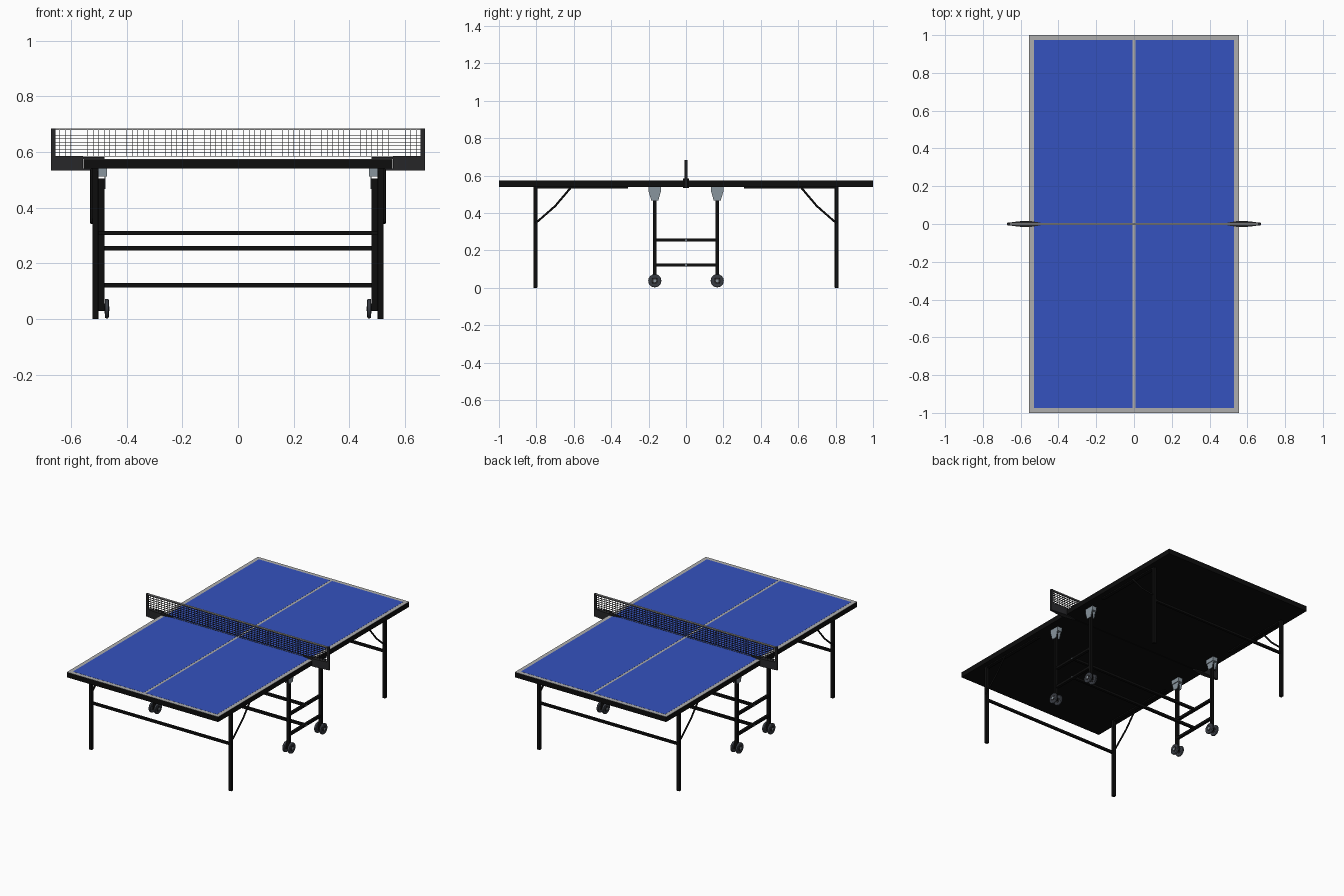
import bpy, bmesh
from math import pi
from mathutils import Vector

if "Cube" in bpy.data.objects:
    bpy.data.objects.remove(bpy.data.objects["Cube"])


def material(name, r, g, b):
    m = bpy.data.materials.new(name)
    m.diffuse_color = (r, g, b, 1)
    m.use_nodes = True
    m.node_tree.nodes["Principled BSDF"].inputs["Base Color"].default_value = m.diffuse_color
    return m


BLACK = material("black_steel", 0.004, 0.004, 0.004)
DARK = material("dark_plastic", 0.02, 0.02, 0.022)
BLUE = material("blue_surface", 0.035, 0.085, 0.52)
LINE = material("line_paint", 0.42, 0.42, 0.42)
STEEL = material("bracket_steel", 0.25, 0.3, 0.34)
RUBBER = material("wheel_rubber", 0.04, 0.045, 0.055)


def finish(name, bm, mat, bevel=0):
    bmesh.ops.recalc_face_normals(bm, faces=bm.faces)
    me = bpy.data.meshes.new(name)
    bm.to_mesh(me)
    bm.free()
    ob = bpy.data.objects.new(name, me)
    bpy.context.collection.objects.link(ob)
    me.materials.append(mat)
    if bevel:
        mod = ob.modifiers.new("bevel", 'BEVEL')
        mod.width, mod.segments = bevel, 2
    return ob


def add_box(bm, lo, hi):
    lo, hi = Vector(lo), Vector(hi)
    vs = bmesh.ops.create_cube(bm, size=1)["verts"]
    bmesh.ops.scale(bm, vec=hi - lo, verts=vs)
    bmesh.ops.translate(bm, vec=(lo + hi) / 2, verts=vs)


def box(name, lo, hi, mat, bevel=0):
    bm = bmesh.new()
    add_box(bm, lo, hi)
    return finish(name, bm, mat, bevel)


def prism(name, pts, offset, mat):
    """Closed 3D outline extruded along offset."""
    bm = bmesh.new()
    f = bm.faces.new([bm.verts.new(p) for p in pts])
    new = bmesh.ops.extrude_face_region(bm, geom=[f])["geom"]
    bmesh.ops.translate(bm, vec=offset,
                        verts=[v for v in new if isinstance(v, bmesh.types.BMVert)])
    bm.faces.ensure_lookup_table()
    return finish(name, bm, mat)


def tube(name, pts, r, mat):
    cu = bpy.data.curves.new(name, 'CURVE')
    cu.dimensions, cu.bevel_depth, cu.bevel_resolution = '3D', r, 2
    cu.use_fill_caps = True
    sp = cu.splines.new('POLY')
    sp.points.add(len(pts) - 1)
    for p, co in zip(sp.points, pts):
        p.co = (*co, 1)
    ob = bpy.data.objects.new(name, cu)
    cu.materials.append(mat)
    bpy.context.collection.objects.link(ob)
    return ob


def disc(name, x, y, z, r, width, mat, bevel=0):
    bpy.ops.mesh.primitive_cylinder_add(vertices=32, radius=r, depth=width,
                                        location=(x, y, z), rotation=(0, pi / 2, 0))
    ob = bpy.context.object
    ob.name = name
    ob.data.materials.append(mat)
    if bevel:
        mod = ob.modifiers.new("bevel", 'BEVEL')
        mod.width, mod.segments = bevel, 3
    bpy.ops.object.shade_smooth_by_angle()


def ybox(name, s, x0, x1, y0, y1, z0, z1, mat, bevel=0):
    """Box whose y range is mirrored by sign s."""
    a, b = sorted((s * y0, s * y1))
    return box(name, (x0, a, z0), (x1, b, z1), mat, bevel)


# Two table halves with painted lines, blue courts and folding leg frames
for sy in (-1, 1):
    ybox("table_half", sy, -0.555, 0.555, 0.002, 1, 0.54, 0.5735, BLACK)
    ybox("painted_lines", sy, -0.555, 0.555, 0.002, 1, 0.5735, 0.5745, LINE)
    for sx in (-1, 1):
        a, b = sorted((sx * 0.008, sx * 0.529))
        ybox("blue_court", sy, a, b, 0.003, 0.974, 0.574, 0.5752, BLUE)
    ybox("leg_crossbar", sy, -0.505, 0.505, 0.798, 0.813, 0.302, 0.317, BLACK)

# Parts repeated at the four corners
for sx in (-1, 1):
    for sy in (-1, 1):
        a, b = sorted((sx * 0.501, sx * 0.523))
        ybox("leg", sy, a, b, 0.795, 0.816, 0, 0.54, BLACK, 0.003)
        ybox("leg_hinge_rail", sy, a, b, 0.31, 0.816, 0.532, 0.541, BLACK)
        tube("folding_brace", [(sx * 0.525, sy * 0.805, 0.345),
                               (sx * 0.525, sy * 0.70, 0.437),
                               (sx * 0.525, sy * 0.615, 0.537)], 0.0055, BLACK)

        # Undercarriage post, channel bracket and twin wheel
        y = sy * 0.167
        a, b = sorted((sx * 0.479, sx * 0.501))
        box("wheel_post", (a, y - 0.01, 0.03), (b, y + 0.01, 0.505), BLACK, 0.003)
        outline = [(-0.034, 0.54), (0.034, 0.54), (0.034, 0.52),
                   (0.019, 0.468), (-0.019, 0.468), (-0.034, 0.52)]
        for x in (0.475, 0.501):
            prism("bracket_plate", [(sx * x, y + p, z) for p, z in outline],
                  (sx * 0.004, 0, 0), STEEL)
        a, b = sorted((sx * 0.470, sx * 0.505))
        box("bracket_cap", (a, y - 0.034, 0.512), (b, y + 0.034, 0.5405), STEEL)
        disc("wheel_axle", sx * 0.49, y, 0.038, 0.008, 0.056, STEEL)
        for x in (0.471, 0.509):
            disc("wheel", sx * x, y, 0.038, 0.035, 0.014, RUBBER, 0.004)
            disc("wheel_hub", sx * x, y, 0.038, 0.018, 0.017, DARK, 0.002)

# Undercarriage rails along the table and across it
for z in (0.255, 0.122):
    for sx in (-1, 1):
        a, b = sorted((sx * 0.481, sx * 0.499))
        box("side_rail", (a, -0.165, z - 0.008), (b, 0.165, z + 0.008), BLACK)
        disc("rail_bolt", sx * 0.5, 0, z, 0.005, 0.006, STEEL)
    box("cross_rail", (-0.485, -0.008, z - 0.008), (0.485, 0.008, z + 0.008), BLACK)

# Net clamps and end posts
for sx in (-1, 1):
    body = [(0.672, 0.006), (0.61, 0.014), (0.575, 0.017), (0.556, 0.017)]
    loop = body + [(x, -y) for x, y in reversed(body)]
    prism("net_clamp", [(sx * x, y, 0.534) for x, y in loop], (0, 0, 0.052), DARK)
    jaw = [(0.557, 0.017), (0.53, 0.013), (0.48, 0.004)]
    loop = jaw + [(x, -y) for x, y in reversed(jaw)]
    prism("clamp_jaw", [(sx * x, y, 0.574) for x, y in loop], (0, 0, 0.008), DARK)
    prism("clamp_lower_jaw", [(sx * x, y, 0.534) for x, y in loop], (0, 0, 0.007), DARK)
    a, b = sorted((sx * 0.655, sx * 0.672))
    box("net_post", (a, -0.007, 0.534), (b, 0.007, 0.685), DARK, 0.002)

# Net of thin strands, with a pale tape on top
bm = bmesh.new()
for i in range(8):
    z = 0.584 + i * 0.0128
    add_box(bm, (-0.656, -0.003, z - 0.0008), (0.656, 0.003, z + 0.0008))
for i in range(65):
    x = -0.64 + i * 0.02
    add_box(bm, (x - 0.0007, -0.002, 0.584), (x + 0.0007, 0.002, 0.68))
finish("net_mesh", bm, DARK)
box("net_tape", (-0.656, -0.006, 0.679), (0.656, 0.006, 0.684), LINE)
